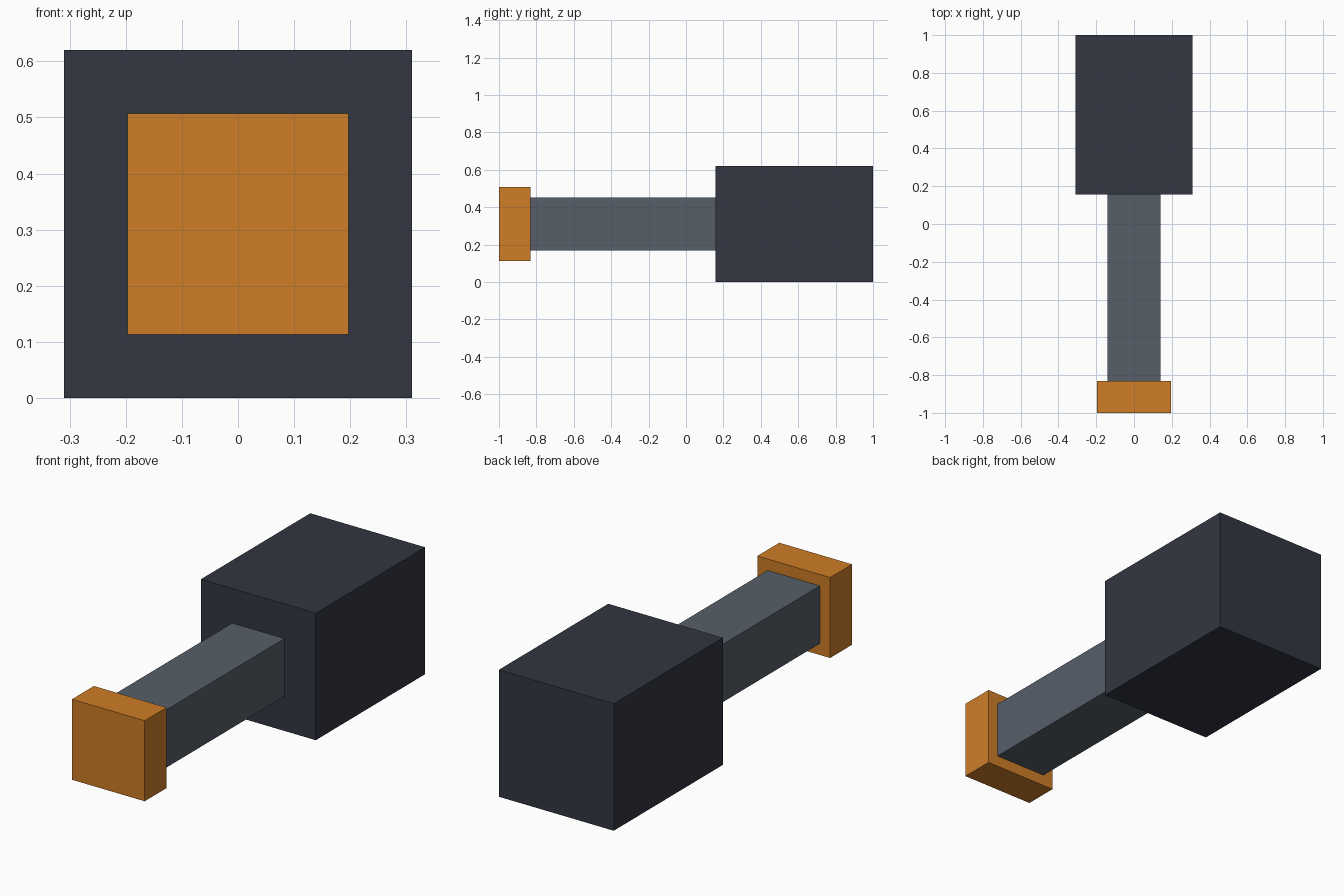
import bpy
import bmesh

if "Cube" in bpy.data.objects:
    bpy.data.objects.remove(bpy.data.objects["Cube"])

CENTRE_Z = 0.31


def material(name, rgb):
    mat = bpy.data.materials.new(name)
    mat.diffuse_color = (*rgb, 1.0)
    mat.use_nodes = True
    mat.node_tree.nodes["Principled BSDF"].inputs["Base Color"].default_value = mat.diffuse_color
    return mat


def square_bar(name, width, y_front, y_back, mat):
    """Square-section block running along y, centred on the shared axis."""
    bm = bmesh.new()
    bmesh.ops.create_cube(bm, size=1.0)
    bmesh.ops.scale(bm, vec=(width, y_back - y_front, width), verts=bm.verts)
    mesh = bpy.data.meshes.new(name)
    bm.to_mesh(mesh)
    bm.free()
    mesh.materials.append(mat)
    obj = bpy.data.objects.new(name, mesh)
    obj.location = (0, (y_front + y_back) / 2, CENTRE_Z)
    bpy.context.collection.objects.link(obj)
    return obj


dark = material("dark_slate", (0.033, 0.037, 0.054))
steel = material("steel_grey", (0.093, 0.114, 0.141))
orange = material("orange", (0.62, 0.205, 0.021))

# Heavy rear housing
square_bar("housing", 0.62, 0.157, 1.0, dark)
# Barrel between housing and tip
square_bar("barrel", 0.282, -0.831, 0.157, steel)
# Flared front tip
square_bar("muzzle_tip", 0.393, -1.0, -0.831, orange)
